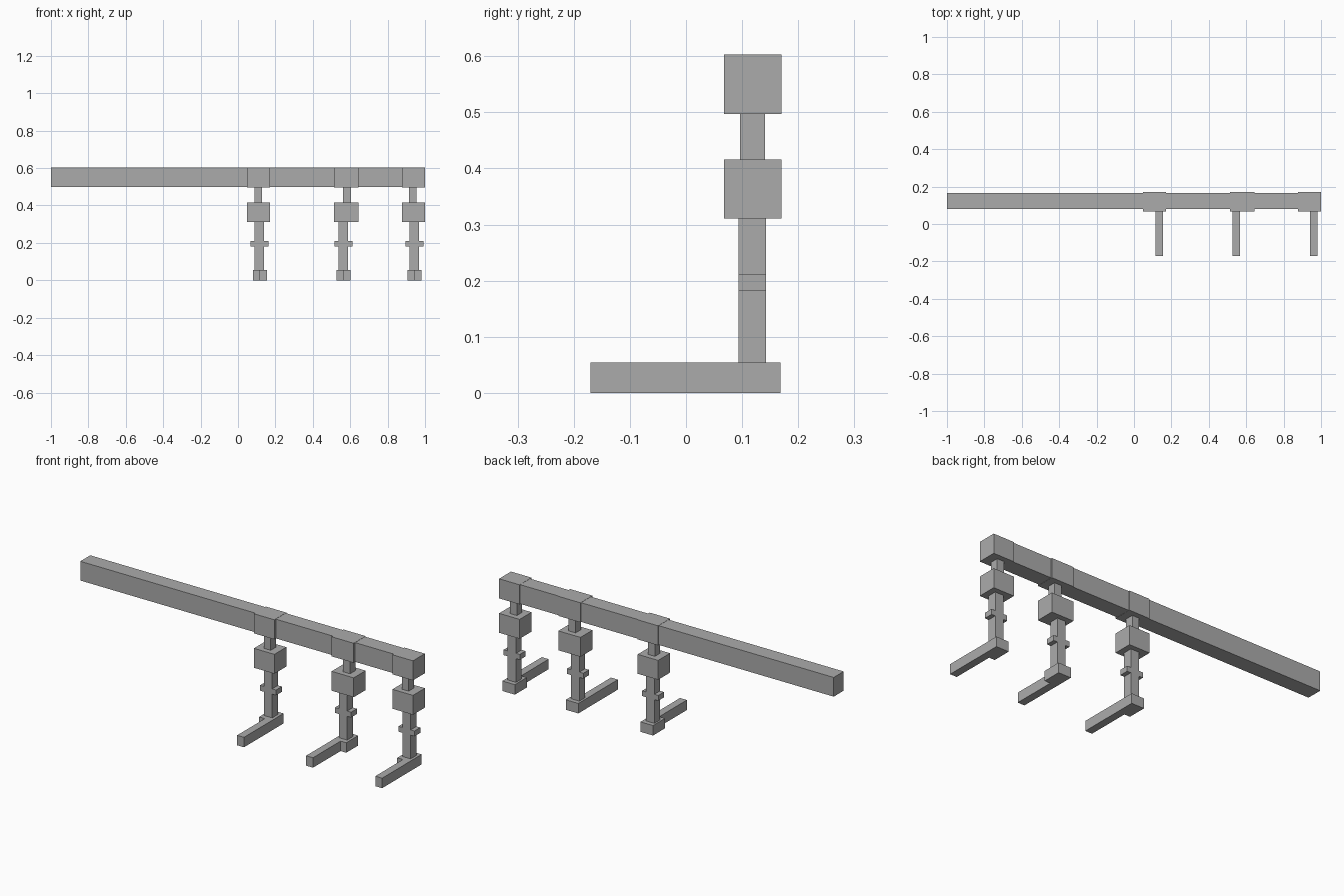
import bpy

cube = bpy.data.objects.get("Cube")
if cube:
    bpy.data.objects.remove(cube, do_unlink=True)

grey = bpy.data.materials.new("grey")
grey.use_nodes = True
colour = (0.41, 0.41, 0.41, 1)
grey.diffuse_color = colour
grey.node_tree.nodes["Principled BSDF"].inputs["Base Color"].default_value = colour


def box(name, xs, ys, zs):
    """Box spanning the given (low, high) ranges."""
    spans = (xs, ys, zs)
    bpy.ops.mesh.primitive_cube_add(size=1, location=[(a + b) / 2 for a, b in spans])
    ob = bpy.context.object
    ob.name = name
    ob.scale = [b - a for a, b in spans]
    bpy.ops.object.transform_apply(location=False, rotation=False, scale=True)
    ob.data.materials.append(grey)
    return ob


def around(centre, width):
    return (centre - width / 2, centre + width / 2)


BLOCK_Y = (0.068, 0.17)
POST_Y = (0.094, 0.143)
HEEL_FRONT = 0.066

# Long top beam
box("beam", (-1, 0.99), (0.08, 0.165), (0.498, 0.602))

# Each leg: name, block x range, hanger centre, post centre, heel x range, toe side
legs = [
    ("right", (0.048, 0.17), 0.108, 0.114, (0.08, 0.155), 1),
    ("middle", (0.513, 0.645), 0.583, 0.563, (0.527, 0.602), -1),
    ("left", (0.877, 1.0), 0.934, 0.943, (0.907, 0.982), 1),
]
for name, block, hanger, post, heel, side in legs:
    # Blocks joined by a short hanger
    box(name + "_upper_block", block, BLOCK_Y, (0.497, 0.603))
    box(name + "_hanger", around(hanger, 0.041), (0.096, 0.141), (0.416, 0.497))
    box(name + "_lower_block", block, BLOCK_Y, (0.311, 0.416))

    # Post with a crosspiece
    box(name + "_post", around(post, 0.05), POST_Y, (0.054, 0.311))
    box(name + "_crosspiece", around(post, 0.096), POST_Y, (0.182, 0.211))

    # Foot: heel block and a toe bar flush with one side
    box(name + "_heel", heel, (HEEL_FRONT, 0.168), (0, 0.054))
    toe = (heel[1] - 0.041, heel[1]) if side > 0 else (heel[0], heel[0] + 0.041)
    box(name + "_toe", toe, (-0.17, HEEL_FRONT), (0, 0.054))
